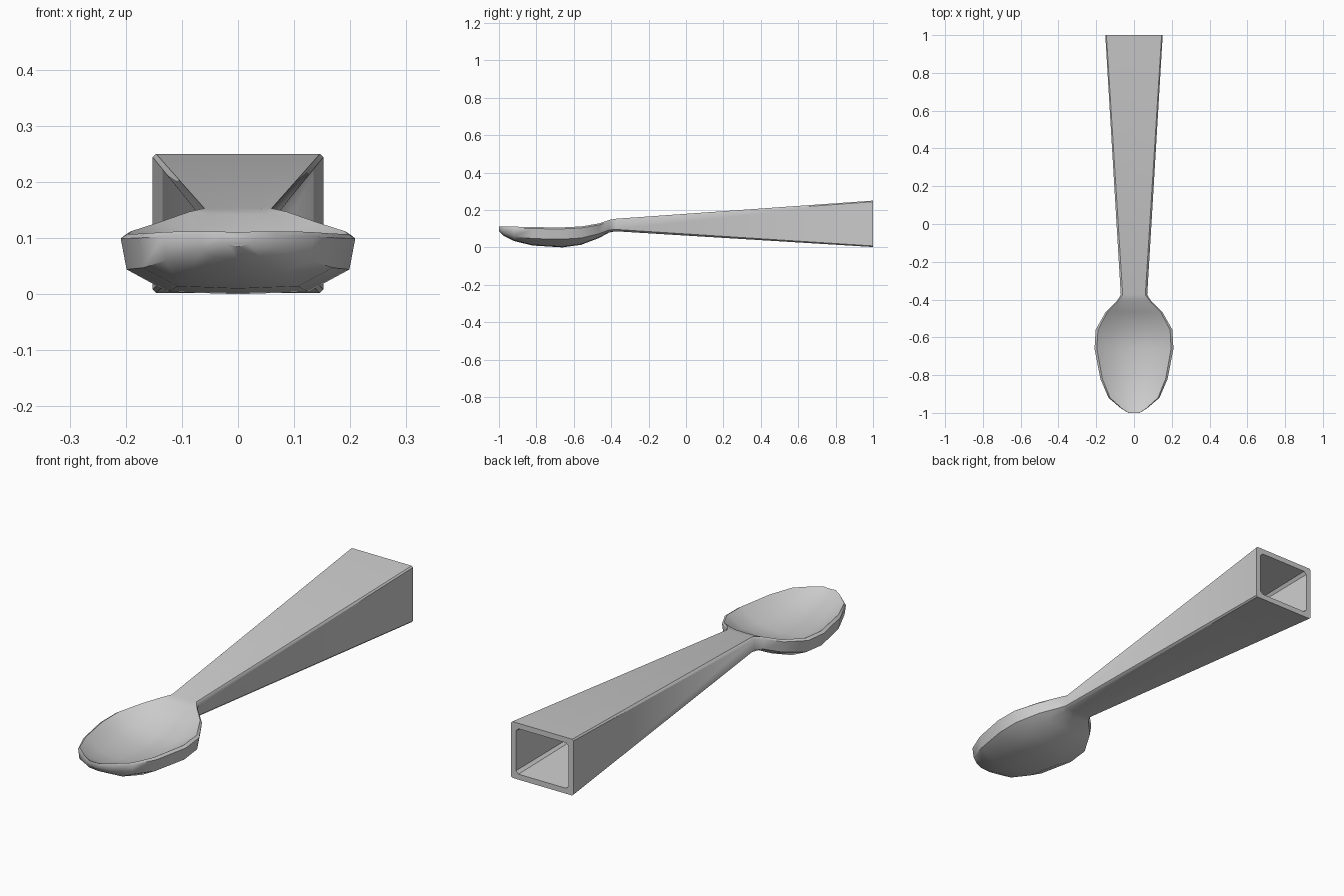
import bpy, bmesh, math

cube = bpy.data.objects.get("Cube")
if cube:
    bpy.data.objects.remove(cube, do_unlink=True)

mat = bpy.data.materials.new("plain grey")
mat.use_nodes = True
grey = (0.6, 0.6, 0.6, 1)
mat.diffuse_color = grey
mat.node_tree.nodes["Principled BSDF"].inputs["Base Color"].default_value = grey


def mirrored(half):
    """Closed section from its right half, bottom centre to top centre."""
    return half + [(-x, z) for x, z in reversed(half[1:-1])]


def bowl_section(w, rim, wall, bottom, floor):
    return mirrored([(0, bottom), (w * 0.6, bottom + 0.004), (w * 0.95, wall),
                     (w, rim - 0.008), (w * 0.94, rim),
                     (w * 0.55, floor + (rim - floor) * 0.25), (0, floor)])


def box_section(w, z0, z1, c):
    return mirrored([(0, z0), (w - c, z0), (w, z0 + c), (w, z1 - c),
                     (w - c, z1), (w * 0.5, z1), (0, z1)])


# Bowl stations: y, half width, rim, wall foot, underside, inner floor
bowl = [(-1.0, 0.03, 0.112, 0.095, 0.085, 0.11),
        (-0.975, 0.07, 0.112, 0.08, 0.062, 0.098),
        (-0.92, 0.135, 0.111, 0.06, 0.034, 0.075),
        (-0.82, 0.178, 0.108, 0.047, 0.01, 0.052),
        (-0.66, 0.209, 0.107, 0.044, 0.0, 0.042),
        (-0.56, 0.203, 0.112, 0.05, 0.014, 0.058),
        (-0.465, 0.15, 0.128, 0.073, 0.05, 0.105),
        (-0.41, 0.092, 0.147, 0.093, 0.08, 0.142)]
rings = [(s[0], bowl_section(*s[1:])) for s in bowl]

# Handle shell, then its hollow inside
rings += [(-0.375, box_section(0.07, 0.086, 0.153, 0.01)),
          (1.0, box_section(0.152, 0.002, 0.25, 0.006)),
          (1.0, box_section(0.128, 0.026, 0.226, 0.012)),
          (-0.33, box_section(0.05, 0.105, 0.135, 0.005))]

bm = bmesh.new()
loops = [[bm.verts.new((x, y, z)) for x, z in sec] for y, sec in rings]
for a, b in zip(loops, loops[1:]):
    n = len(a)
    for i in range(n):
        j = (i + 1) % n
        bm.faces.new((a[i], a[j], b[j], b[i]))
bm.faces.new(loops[0])
bm.faces.new(loops[-1])
bmesh.ops.recalc_face_normals(bm, faces=bm.faces)
mesh = bpy.data.meshes.new("spoon")
bm.to_mesh(mesh)
bm.free()
mesh.materials.append(mat)
spoon = bpy.data.objects.new("spoon", mesh)
bpy.context.collection.objects.link(spoon)

bpy.context.view_layer.objects.active = spoon
spoon.select_set(True)
bpy.ops.object.shade_smooth_by_angle(angle=math.radians(40))
